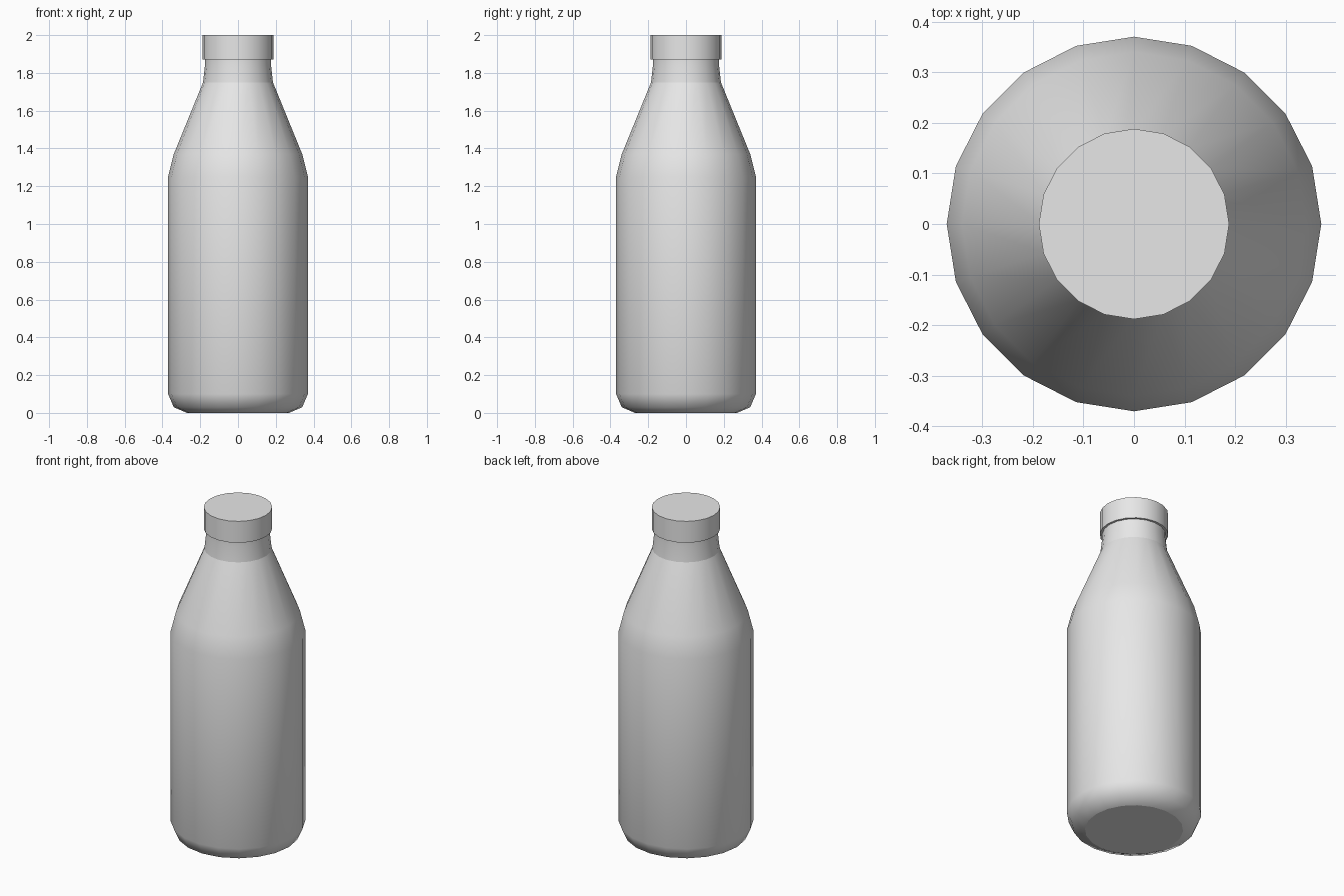
import bpy, bmesh, math

cube = bpy.data.objects.get("Cube")
if cube:
    bpy.data.objects.remove(cube, do_unlink=True)

SIDES = 20

grey = bpy.data.materials.new("light_grey")
grey.use_nodes = True
colour = (0.8, 0.8, 0.8, 1.0)
grey.diffuse_color = colour
grey.node_tree.nodes["Principled BSDF"].inputs["Base Color"].default_value = colour


def lathe(name, profile, cap_bottom=False, cap_top=False):
    """Spin a (radius, height) profile into a smooth-sided part with flat caps."""
    bm = bmesh.new()
    rings = []
    for r, z in profile:
        angles = [math.tau * i / SIDES for i in range(SIDES)]
        rings.append([bm.verts.new((r * math.cos(a), r * math.sin(a), z)) for a in angles])
    for low, high in zip(rings, rings[1:]):
        for i in range(SIDES):
            j = (i + 1) % SIDES
            bm.faces.new((low[i], low[j], high[j], high[i])).smooth = True
    caps = []
    if cap_bottom:
        caps.append(bm.faces.new(rings[0][::-1]))
    if cap_top:
        caps.append(bm.faces.new(rings[-1]))
    for face in caps:
        for edge in face.edges:
            edge.smooth = False
    mesh = bpy.data.meshes.new(name)
    bm.to_mesh(mesh)
    bm.free()
    mesh.materials.append(grey)
    obj = bpy.data.objects.new(name, mesh)
    bpy.context.collection.objects.link(obj)
    return obj


# Bottle body with rounded base and sloping shoulder
lathe("bottle_body", [(0.27, 0), (0.34, 0.03), (0.37, 0.10), (0.37, 1.25),
                      (0.34, 1.37), (0.185, 1.75)], cap_bottom=True)

# Neck, tapering slightly up into the lid
lathe("bottle_neck", [(0.185, 1.75), (0.175, 1.84), (0.175, 1.88)])

# Lid with a small overhang around the neck
lathe("bottle_lid", [(0.188, 1.87), (0.188, 2.0)], cap_bottom=True, cap_top=True)
